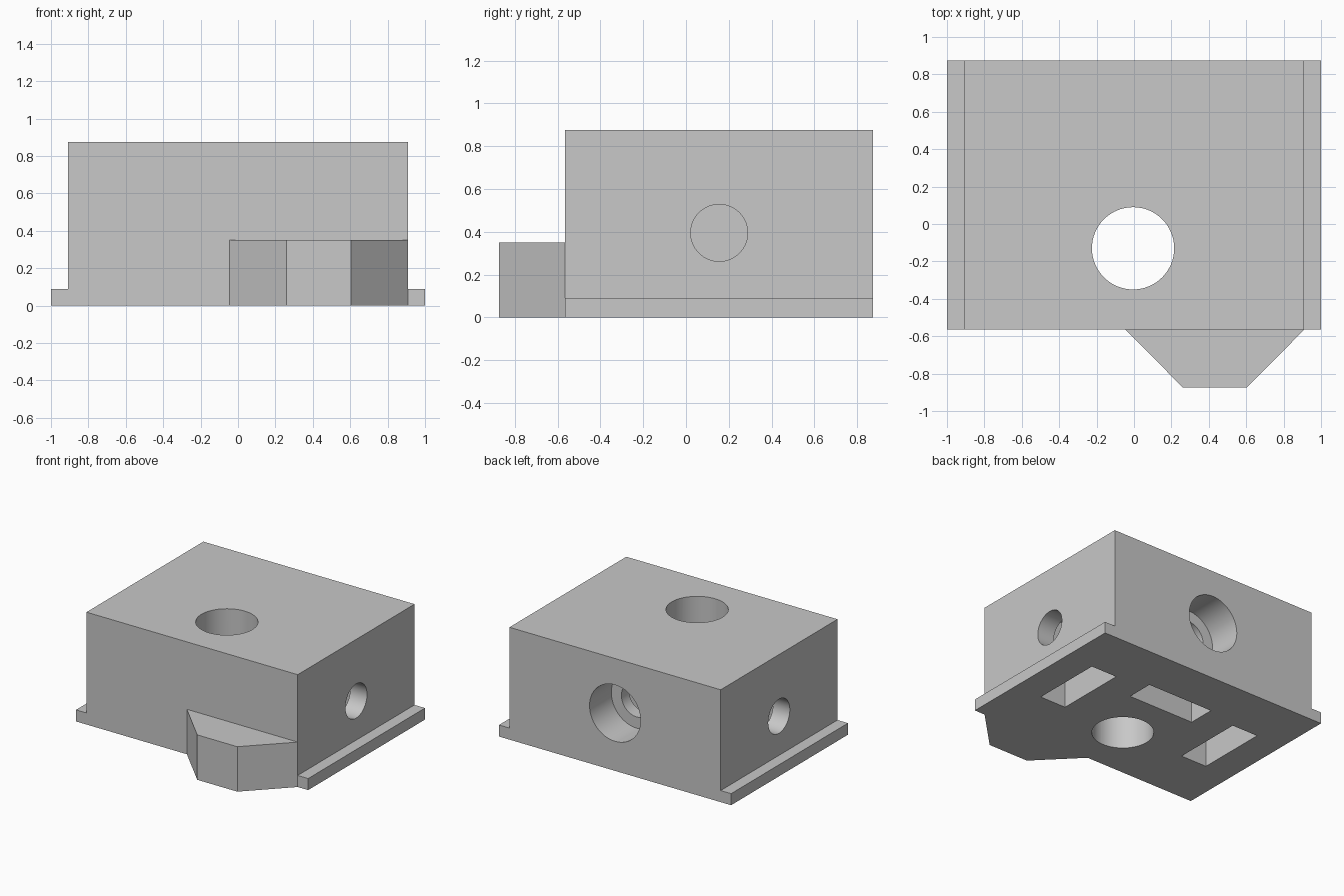
import bpy
import bmesh
from math import radians
from mathutils import Matrix, Vector

cube = bpy.data.objects.get("Cube")
if cube:
    bpy.data.objects.remove(cube, do_unlink=True)

GREY = (0.58, 0.58, 0.58, 1.0)
grey = bpy.data.materials.new("plain_grey")
grey.use_nodes = True
grey.diffuse_color = GREY
grey.node_tree.nodes["Principled BSDF"].inputs["Base Color"].default_value = GREY

FRONT, BACK = -0.565, 0.873
HALF, HEIGHT = 0.91, 0.875
FLANGE = 0.09
SCREW_Y, SCREW_Z = 0.155, 0.395   # side screw axis
CLAMP_Z = 0.45                    # back screw axis
BORE, SCREW = 0.22, 0.133         # radii


def finish(name, bm):
    bmesh.ops.recalc_face_normals(bm, faces=bm.faces)
    mesh = bpy.data.meshes.new(name)
    bm.to_mesh(mesh)
    bm.free()
    mesh.materials.append(grey)
    obj = bpy.data.objects.new(name, mesh)
    bpy.context.collection.objects.link(obj)
    return obj


def prism(name, points, offset):
    """Extrude a closed outline along an offset."""
    bm = bmesh.new()
    face = bm.faces.new([bm.verts.new(p) for p in points])
    moved = bmesh.ops.extrude_face_region(bm, geom=[face])["geom"]
    verts = [v for v in moved if isinstance(v, bmesh.types.BMVert)]
    bmesh.ops.translate(bm, verts=verts, vec=offset)
    return finish(name, bm)


def box(name, low, high):
    (x0, y0, z0), (x1, y1, z1) = low, high
    outline = [(x0, y0, z0), (x1, y0, z0), (x1, y1, z0), (x0, y1, z0)]
    return prism(name, outline, (0, 0, z1 - z0))


def rod(name, start, end, radius):
    start, end = Vector(start), Vector(end)
    axis = end - start
    turn = axis.to_track_quat("Z", "Y").to_matrix().to_4x4()
    bm = bmesh.new()
    bmesh.ops.create_cone(bm, cap_ends=True, segments=64, radius1=radius,
                          radius2=radius, depth=axis.length,
                          matrix=Matrix.Translation((start + end) / 2) @ turn)
    return finish(name, bm)


def combine(target, tool, operation):
    tool.hide_render = True
    mod = target.modifiers.new(tool.name, "BOOLEAN")
    mod.operation = operation
    mod.solver = "EXACT"
    mod.object = tool
    bpy.context.view_layer.objects.active = target
    bpy.ops.object.modifier_apply(modifier=mod.name)
    bpy.data.objects.remove(tool, do_unlink=True)


# Block with a thin flange along each side
right_half = [(1, 0), (1, FLANGE), (HALF, FLANGE), (HALF, HEIGHT)]
section = right_half + [(-x, z) for x, z in reversed(right_half)]
block = prism("clamp_block", [(x, FRONT, z) for x, z in section],
              (0, BACK - FRONT, 0))

# Tapered front lug, rooted inside the block
lug = [(-0.045, FRONT), (0.26, -0.873), (0.605, -0.873), (HALF, FRONT),
       (0.85, -0.45), (0.02, -0.45)]
combine(block, prism("front_lug", [(x, y, 0) for x, y in lug], (0, 0, 0.35)), "UNION")

# Vertical through bore
cutters = [rod("pole_bore", (-0.005, -0.13, -0.1), (-0.005, -0.13, 1), BORE)]

# Side screw holes opening into nut slots
for side in (-1, 1):
    cutters.append(rod("side_screw_hole", (side * 0.65, SCREW_Y, SCREW_Z),
                       (side * 1.1, SCREW_Y, SCREW_Z), SCREW))
    edges = sorted((side * 0.54, side * 0.765))
    cutters.append(box("side_nut_slot", (edges[0], -0.118, -0.1),
                       (edges[1], 0.447, 0.68)))

# Back counterbore, its nut slot and the screw hole reaching the bore
cutters += [
    rod("back_counterbore", (0, 0.605, CLAMP_Z), (0, 1, CLAMP_Z), BORE),
    rod("back_screw_hole", (0, -0.1, CLAMP_Z), (0, 0.7, CLAMP_Z), SCREW),
    box("back_nut_slot", (-0.285, 0.297, -0.1), (0.285, 0.51, 0.735)),
]
for cutter in cutters:
    combine(block, cutter, "DIFFERENCE")

# Smooth bores with crisp block edges
bpy.ops.object.select_all(action="DESELECT")
block.select_set(True)
bpy.context.view_layer.objects.active = block
bpy.ops.object.shade_smooth_by_angle(angle=radians(30))
